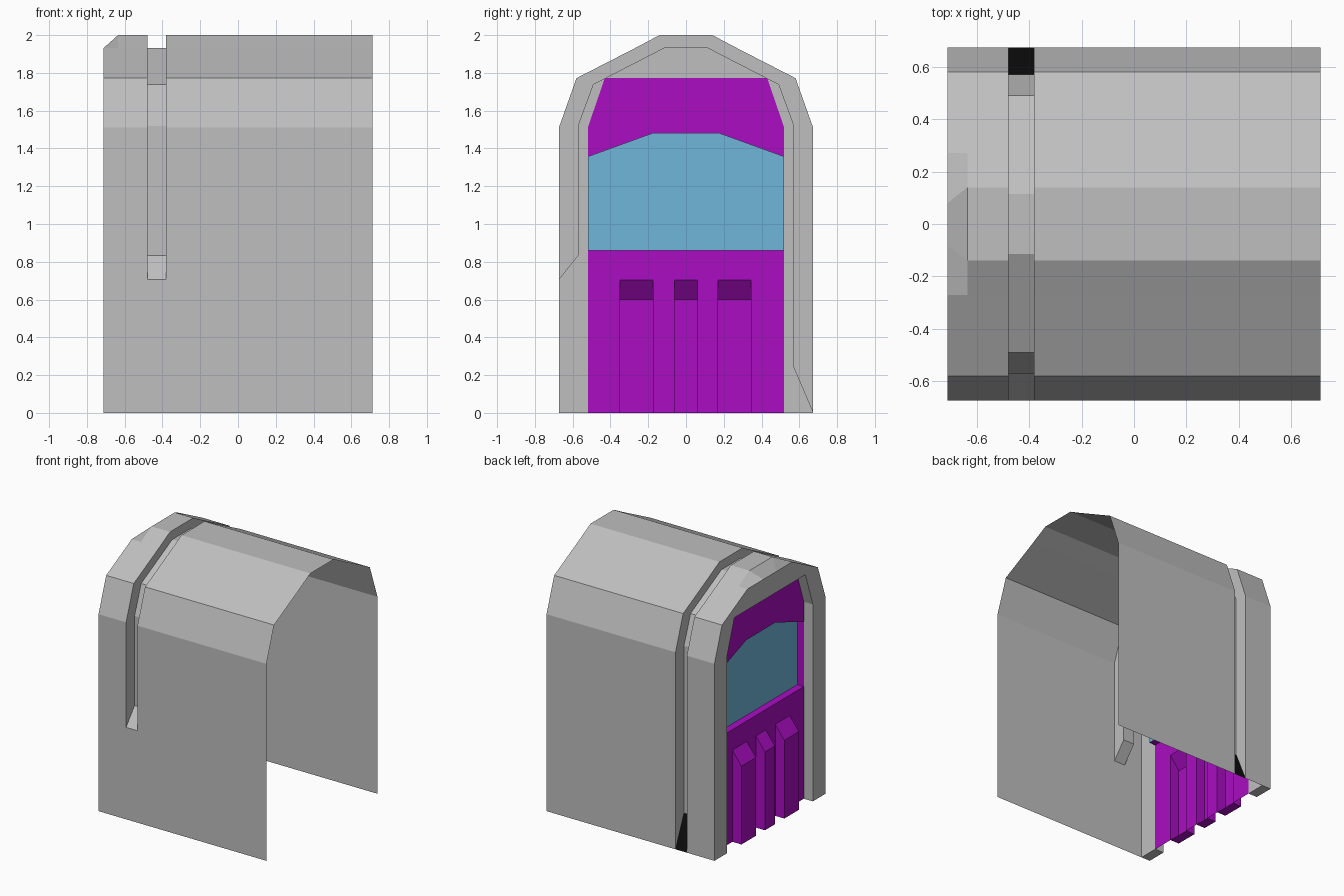
import bpy, bmesh

if "Cube" in bpy.data.objects:
    bpy.data.objects.remove(bpy.data.objects["Cube"])


def material(name, rgb):
    m = bpy.data.materials.new(name)
    m.diffuse_color = (*rgb, 1)
    m.use_nodes = True
    m.node_tree.nodes["Principled BSDF"].inputs["Base Color"].default_value = m.diffuse_color
    return m


GREY = material("shell grey", (0.52, 0.52, 0.52))
PURPLE = material("door purple", (0.40, 0.004, 0.54))
BLUE = material("window blue", (0.16, 0.47, 0.69))
BLACK = material("black", (0.004, 0.004, 0.004))


class Part:
    """Collects faces given as (x, y, z) points and makes one object."""

    def __init__(self, name, *mats):
        self.name, self.mats, self.bm = name, mats, bmesh.new()

    def face(self, pts, mat=0):
        f = self.bm.faces.new([self.bm.verts.new(p) for p in pts])
        f.material_index = mat

    def flat(self, x, yz):
        self.face([(x, y, z) for y, z in yz])

    def loft(self, a, xa, b, xb):
        # strip of quads between two y-z profiles
        for (p, q), (r, s) in zip(zip(a, a[1:]), zip(b, b[1:])):
            self.face([(xa, *p), (xb, *r), (xb, *s), (xa, *q)])

    def finish(self, recalc=False):
        bmesh.ops.remove_doubles(self.bm, verts=self.bm.verts, dist=0.0005)
        if recalc:
            bmesh.ops.recalc_face_normals(self.bm, faces=self.bm.faces)
        me = bpy.data.meshes.new(self.name)
        self.bm.to_mesh(me)
        self.bm.free()
        for m in self.mats:
            me.materials.append(m)
        ob = bpy.data.objects.new(self.name, me)
        bpy.context.collection.objects.link(ob)


def mirrored(half):
    # completes a left half profile with its right half
    return half + [(-y, z) for y, z in reversed(half)]


X_END, X_DOOR, X_GLASS = -0.712, -0.635, -0.58
G0, G1, X_OPEN = -0.478, -0.382, 0.712

OUTER = mirrored([(-0.673, 0), (-0.673, 1.51), (-0.58, 1.772), (-0.27, 1.931), (-0.14, 2)])
CHAMFER = mirrored([(-0.673, 0), (-0.673, 1.51), (-0.58, 1.772), (-0.27, 1.931), (-0.08, 1.931)])
OPENING = mirrored([(-0.52, 0), (-0.52, 1.51), (-0.43, 1.772)])
GROOVE = ([(-0.673, 0.705), (-0.57, 0.833)]
          + mirrored([(-0.57, 1.52), (-0.49, 1.738), (-0.115, 1.931)])
          + [(0.57, 0.24)])
FOOT = (0.673, 0)

# Outer shell: open thin cover with a groove running over it
shell = Part("shell", GREY)
shell.loft(OUTER, X_DOOR, OUTER, G0)
shell.loft(OUTER, G1, OUTER, X_OPEN)
shell.loft([(-0.673, 0)] + GROOVE, G0, [(-0.673, 0)] + GROOVE, G1)
wall = GROOVE[:1] + OUTER[1:] + GROOVE[:0:-1]
shell.flat(G1, wall)
shell.flat(G0, wall[::-1])
shell.finish()

# Black ramp at the foot of the groove on the back side
ramp = Part("groove_ramp", BLACK)
ramp.loft([GROOVE[-1], FOOT], G0, [GROOVE[-1], FOOT], G1)
ramp.finish()

# Solid door frame with a chamfered top
frame = Part("door_frame", GREY)
frame.loft(CHAMFER, X_END, OUTER, X_DOOR)
frame.loft(OPENING, X_END, OPENING, X_DOOR)
frame.flat(X_END, CHAMFER + OPENING[::-1])
frame.flat(X_DOOR, OUTER + OPENING[::-1])
for i in (0, -1):
    (a, _), (b, _) = OUTER[i], OPENING[i]
    frame.face([(X_END, a, 0), (X_END, b, 0), (X_DOOR, b, 0), (X_DOOR, a, 0)])
frame.finish(recalc=True)

# Window pane and its recessed purple surround
WINDOW = mirrored([(-0.52, 0.86), (-0.52, 1.357), (-0.175, 1.482)])
pane = Part("window", BLUE)
pane.flat(X_GLASS, WINDOW)
pane.finish()

door = Part("door", PURPLE)
ring = WINDOW + WINDOW[:1]
door.loft(ring, X_GLASS, ring, X_DOOR)
door.flat(X_DOOR, OPENING[1:-1] + WINDOW[1:-1][::-1])

# Lower door panel with three hollow ribs that have sloped tops
ys = [-0.52, -0.35, -0.175, -0.06, 0.06, 0.17, 0.345, 0.52]
for i, (a, b) in enumerate(zip(ys, ys[1:])):
    if i % 2 == 0:
        path = [(X_DOOR, 0), (X_DOOR, 0.6), (X_DOOR, 0.703), (X_DOOR, 0.86)]
    else:
        path = [(X_DOOR, 0), (X_END, 0), (X_END, 0.6), (X_DOOR, 0.703), (X_DOOR, 0.86)]
        for y in (a, b):
            door.face([(x, y, z) for x, z in path[:4]])
    for (x0, z0), (x1, z1) in zip(path, path[1:]):
        door.face([(x0, a, z0), (x1, a, z1), (x1, b, z1), (x0, b, z0)])
door.finish(recalc=True)
